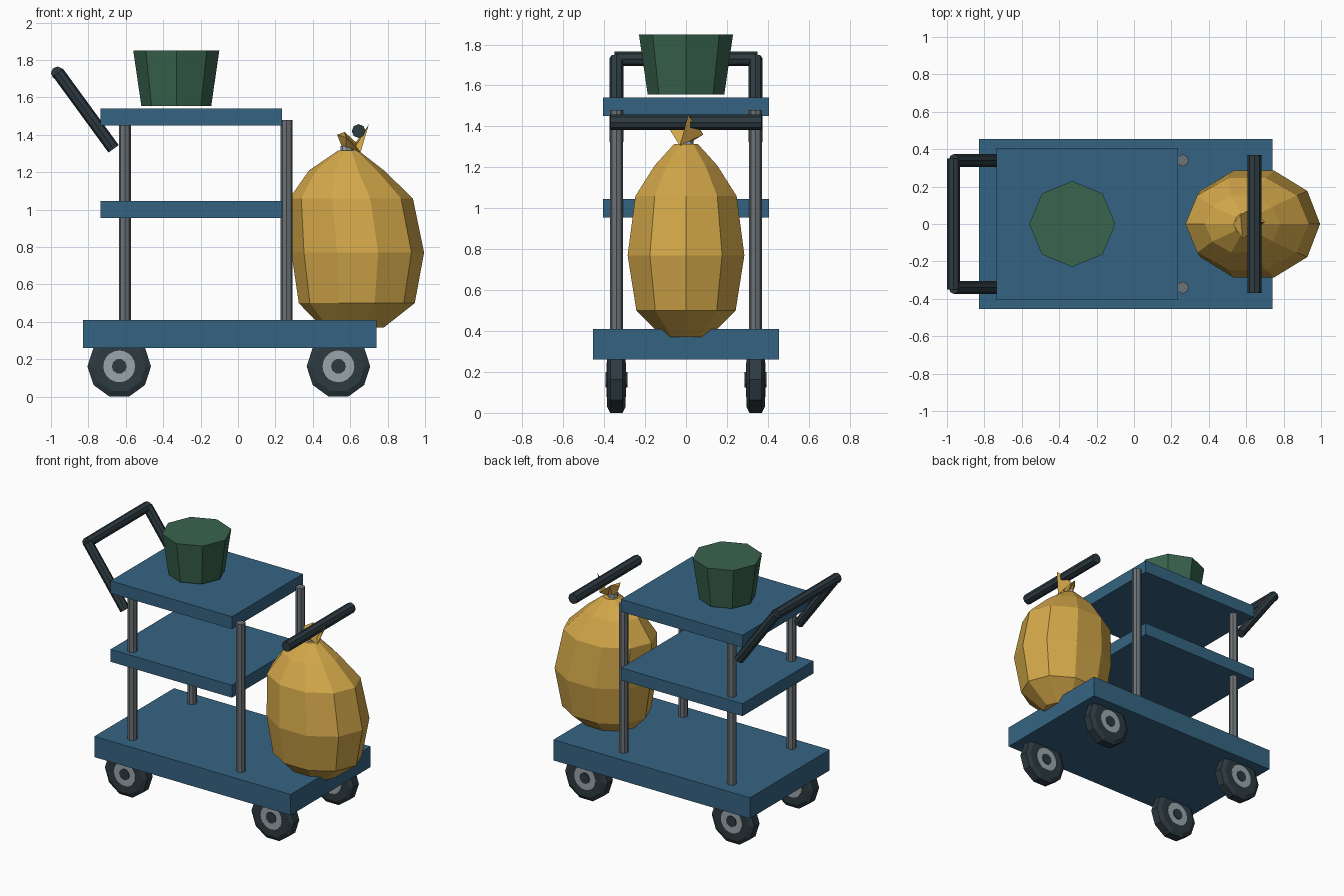
import bpy, bmesh
from math import cos, sin, pi
from mathutils import Vector

cube = bpy.data.objects.get("Cube")
if cube:
    bpy.data.objects.remove(cube)


def material(name, rgb):
    m = bpy.data.materials.new(name)
    m.use_nodes = True
    m.diffuse_color = (*rgb, 1)
    m.node_tree.nodes["Principled BSDF"].inputs["Base Color"].default_value = (*rgb, 1)
    return m


blue = material("blue paint", (0.036, 0.127, 0.223))
green = material("green plastic", (0.041, 0.127, 0.076))
yellow = material("yellow bag", (0.65, 0.39, 0.067))
black = material("black rubber", (0.026, 0.043, 0.053))
steel = material("steel", (0.15, 0.17, 0.185))
silver = material("light grey", (0.32, 0.38, 0.41))


def finish(bm, name, mat):
    bmesh.ops.recalc_face_normals(bm, faces=bm.faces)
    me = bpy.data.meshes.new(name)
    bm.to_mesh(me)
    bm.free()
    me.materials.append(mat)
    ob = bpy.data.objects.new(name, me)
    bpy.context.collection.objects.link(ob)
    return ob


def box(name, mat, lo, hi):
    bm = bmesh.new()
    bmesh.ops.create_cube(bm, size=1)
    lo, hi = Vector(lo), Vector(hi)
    for v in bm.verts:
        v.co = (lo + hi) / 2 + v.co * (hi - lo)
    return finish(bm, name, mat)


def loft(name, mat, rings):
    """Skin closed rings of points and cap both ends."""
    bm = bmesh.new()
    loops = [[bm.verts.new(p) for p in r] for r in rings]
    n = len(loops[0])
    for a, b in zip(loops, loops[1:]):
        for i in range(n):
            j = (i + 1) % n
            bm.faces.new((a[i], a[j], b[j], b[i]))
    for end in (loops[0], loops[-1]):
        bmesh.ops.triangle_fill
        bm.faces.new(end)
    return finish(bm, name, mat)


def ring(x, z, rx, ry, n):
    return [(x + rx * cos(2 * pi * i / n), ry * sin(2 * pi * i / n), z) for i in range(n)]


def rod(name, mat, a, b, r, n=8):
    """Prism of n sides from point a to point b."""
    a, b = Vector(a), Vector(b)
    d = (b - a).normalized()
    u = Vector((1, 0, 0)) if abs(d.x) < 0.1 else d.cross(Vector((0, 1, 0)))
    w = d.cross(u)
    offs = [r * (u * cos(2 * pi * i / n) + w * sin(2 * pi * i / n)) for i in range(n)]
    return loft(name, mat, [[a + o for o in offs], [b + o for o in offs]])


# Platform and shelves
box("base_platform", blue, (-0.83, -0.455, 0.26), (0.74, 0.455, 0.41))
box("middle_shelf", blue, (-0.735, -0.405, 0.955), (0.235, 0.405, 1.045))
box("top_shelf", blue, (-0.735, -0.405, 1.45), (0.235, 0.405, 1.54))

# Posts, handle arms and wheels on both sides
for side, s in (("right", -1), ("left", 1)):
    y = 0.34 * s
    rod(f"rear_post_{side}", steel, (-0.605, y, 0.4), (-0.605, y, 1.46), 0.032)
    rod(f"front_post_{side}", steel, (0.26, y, 0.4), (0.26, y, 1.48), 0.032)
    rod(f"handle_arm_{side}", black, (-0.665, y, 1.325), (-0.963, y, 1.733), 0.034)
    for end, x in (("rear", -0.635), ("front", 0.537)):
        z = 0.162
        # Tyre with bevelled shoulders
        profile = ((-0.045, 0.14), (-0.03, 0.17), (0.03, 0.17), (0.045, 0.14))
        loft(f"{end}_tyre_{side}", black,
             [[(x + r * cos(pi * i / 5), y + dy, z + r * sin(pi * i / 5)) for i in range(10)]
              for dy, r in profile])
        rod(f"{end}_hub_{side}", silver, (x, y - 0.048, z), (x, y + 0.048, z), 0.085, 20)
        rod(f"{end}_axle_{side}", black, (x, y - 0.053, z), (x, y + 0.053, z), 0.04, 10)

# Handle grip and bag hanging bar
rod("handle_grip", black, (-0.965, -0.35, 1.73), (-0.965, 0.35, 1.73), 0.035)
rod("hanging_bar", black, (0.645, -0.37, 1.42), (0.645, 0.37, 1.42), 0.037)

# Bucket
loft("bucket", green, [ring(-0.33, 1.555, 0.187, 0.187, 8), ring(-0.33, 1.85, 0.23, 0.23, 8)])

# Bag body: x, z, x radius, y radius
body = ((0.615, 0.37, 0.165, 0.12), (0.635, 0.5, 0.31, 0.255), (0.64, 0.77, 0.355, 0.3),
        (0.605, 1.06, 0.33, 0.26), (0.58, 1.21, 0.2, 0.16), (0.59, 1.315, 0.055, 0.06))
loft("bag_body", yellow, [ring(*row, 10) for row in body])
loft("bag_tie", silver, [ring(0.583, 1.305, 0.034, 0.036, 8), ring(0.583, 1.34, 0.034, 0.036, 8)])

# Flared bag mouth, tilted toward the hanging bar
mouth = [(0.70, 0.01, 1.455), (0.63, 0.085, 1.36), (0.57, 0.05, 1.415),
         (0.53, 0, 1.40), (0.58, -0.08, 1.385), (0.655, -0.03, 1.305)]
top = loft("bag_mouth", yellow, [ring(0.59, 1.325, 0.03, 0.03, 6), mouth])
bm = bmesh.new()
bm.from_mesh(top.data)
bmesh.ops.triangulate(bm, faces=bm.faces)
bm.to_mesh(top.data)
bm.free()
